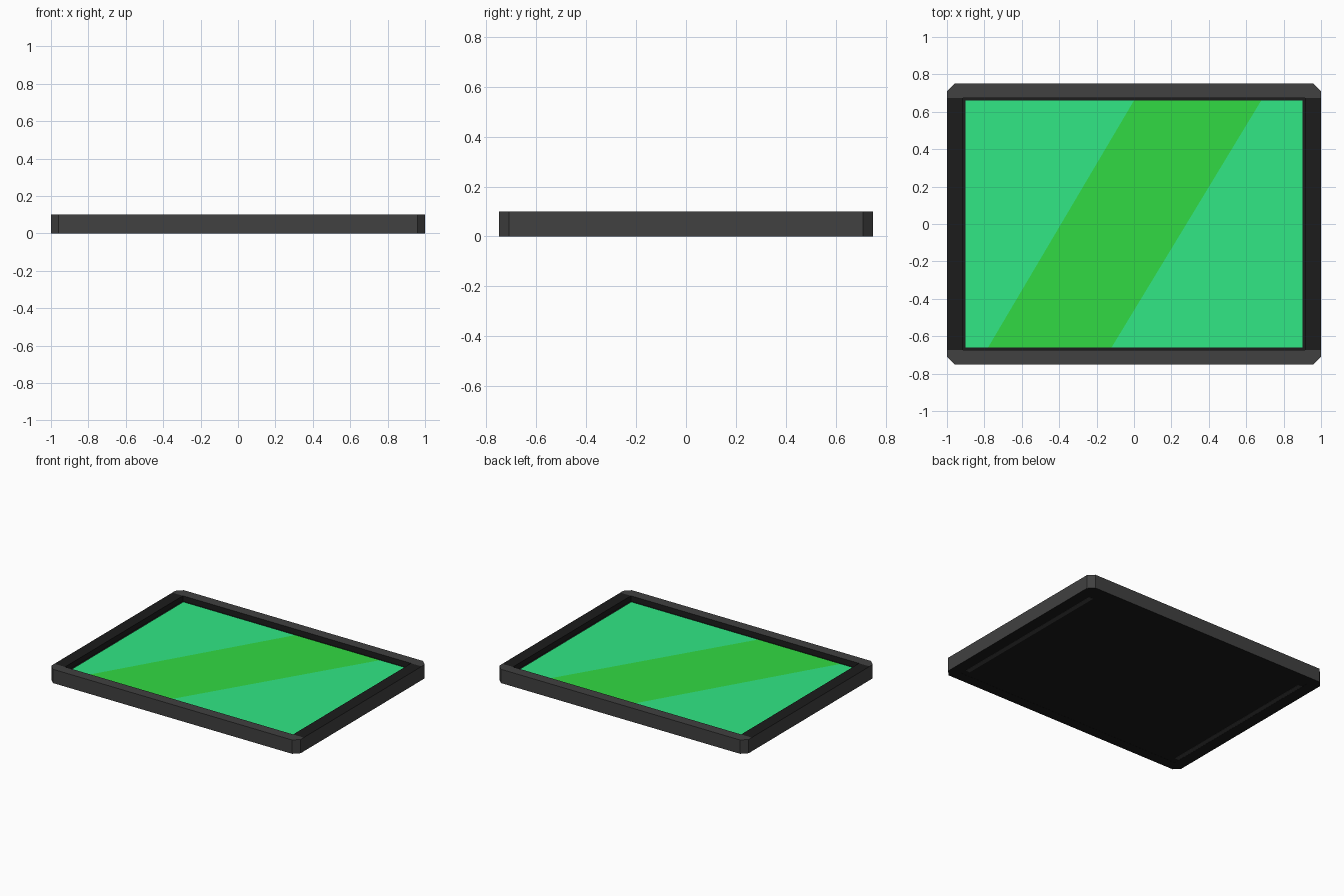
import bpy, bmesh

if "Cube" in bpy.data.objects:
    bpy.data.objects.remove(bpy.data.objects["Cube"])

def material(name, rgb):
    m = bpy.data.materials.new(name)
    m.diffuse_color = (*rgb, 1)
    m.use_nodes = True
    m.node_tree.nodes["Principled BSDF"].inputs["Base Color"].default_value = m.diffuse_color
    return m

GREY = material("frame grey", (0.052, 0.052, 0.052))
DARK = material("frame dark", (0.0115, 0.0115, 0.0115))
GREEN = material("screen green", (0.031, 0.81, 0.235))
STRIPE = material("stripe green", (0.031, 0.70, 0.056))

def prism(name, outline, z0, z1, mats, rule=None):
    """Extrude a flat outline; rule picks a material index from a face."""
    bm = bmesh.new()
    base = bm.faces.new([bm.verts.new((x, y, z0)) for x, y in outline])
    new = bmesh.ops.extrude_face_region(bm, geom=[base], use_keep_orig=True)["geom"]
    bmesh.ops.translate(bm, vec=(0, 0, z1 - z0),
                        verts=[g for g in new if isinstance(g, bmesh.types.BMVert)])
    bmesh.ops.recalc_face_normals(bm, faces=bm.faces[:])
    for f in bm.faces:
        f.material_index = rule(f) if rule else 0
    me = bpy.data.meshes.new(name)
    bm.to_mesh(me)
    bm.free()
    for m in mats:
        me.materials.append(m)
    ob = bpy.data.objects.new(name, me)
    bpy.context.collection.objects.link(ob)
    return ob

def rect(x0, x1, y0, y1):
    return [(x0, y0), (x1, y0), (x1, y1), (x0, y1)]

# back plate, its top forms the dark ledge around the screen
prism("back_plate", rect(-0.93, 0.93, -0.69, 0.69), 0.001, 0.06, [DARK])

# frame: long rails carry the chamfered corners, short rails sit between them
for s, side in ((-1, "front"), (1, "back")):
    rail = [(-0.92, .675), (0.92, .675), (1, .675), (1, .71), (.96, .75),
            (-.96, .75), (-1, .71), (-1, .675)]
    prism(side + "_rail", [(x, s * y) for x, y in rail], 0, 0.1, [GREY, DARK],
          lambda f: int(f.normal.z < -0.5 or f.calc_center_median().y * f.normal.y < -0.1))
for s, side in ((-1, "left"), (1, "right")):
    prism(side + "_rail", [(s * x, y) for x, y in rect(0.915, 1, -0.675, 0.675)],
          0, 0.1, [DARK, GREY],
          lambda f: int(f.calc_center_median().x * f.normal.x > 0.5))
    # grip strips under the short edges
    prism(side + "_grip_strip", [(s * x, y) for x, y in rect(0.88, 0.914, -0.63, 0.63)],
          0, 0.005, [GREY])

# recessed screen in three pieces, split by the diagonal stripe
W, H = 0.9, 0.66
pieces = {"screen_left": ([(-W, -H), (-.78, -H), (0, H), (-W, H)], GREEN),
          "screen_stripe": ([(-.78, -H), (-.12, -H), (.68, H), (0, H)], STRIPE),
          "screen_right": ([(-.12, -H), (W, -H), (W, H), (.68, H)], GREEN)}
for name, (outline, mat) in pieces.items():
    prism(name, outline, 0.058, 0.066, [mat])
